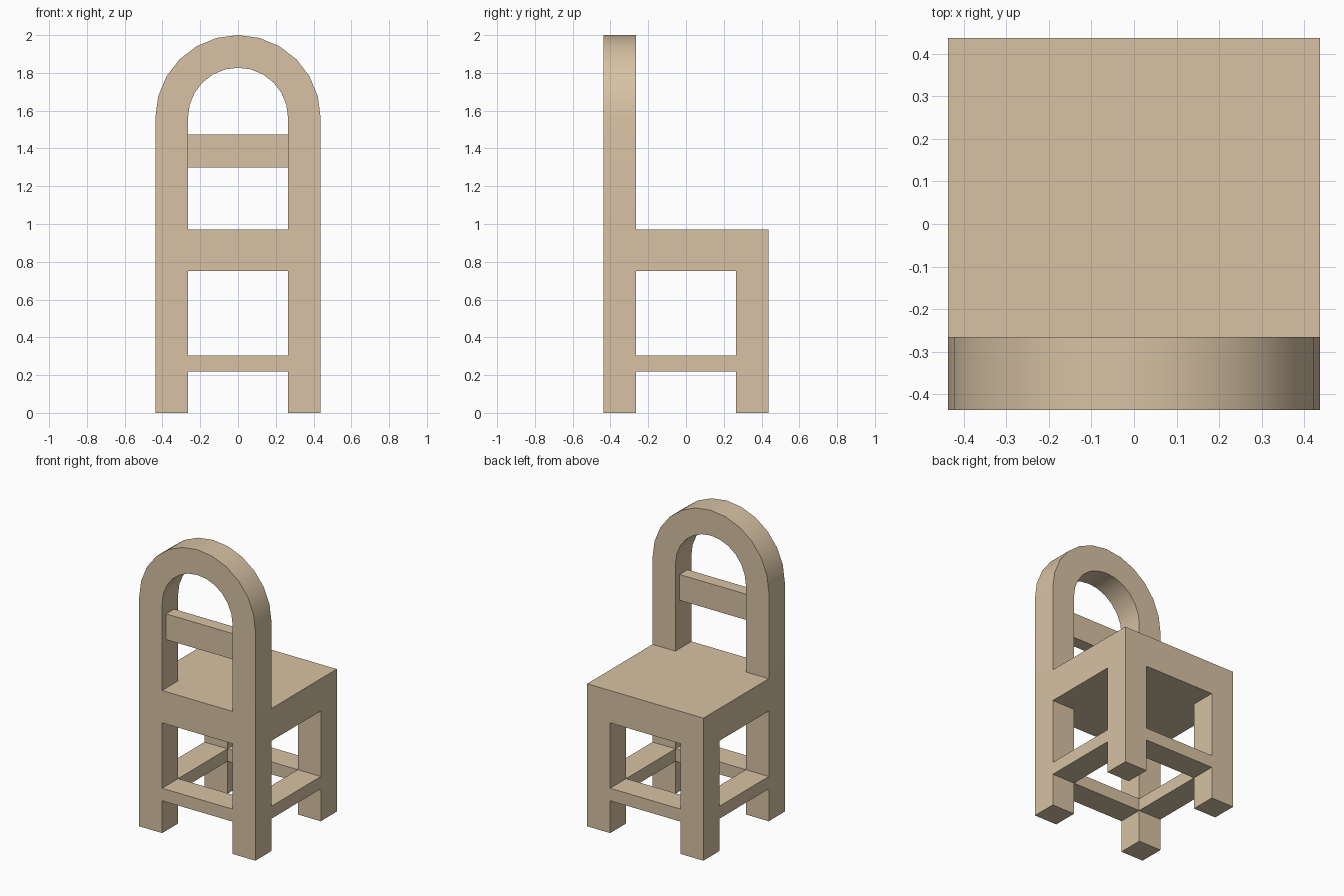
import bpy, bmesh, math

if "Cube" in bpy.data.objects:
    bpy.data.objects.remove(bpy.data.objects["Cube"])

OUT, INN = 0.4375, 0.265          # outer and inner faces of the legs
LEG = OUT - INN
MID = (OUT + INN) / 2
SEAT_Z0, SEAT_Z1 = 0.75, 0.97
ARCH_Z, ARCH_SEGS = 2 - OUT, 12

wood = bpy.data.materials.new("wood")
wood.diffuse_color = (0.68, 0.54, 0.37, 1)
wood.use_nodes = True
wood.node_tree.nodes["Principled BSDF"].inputs["Base Color"].default_value = wood.diffuse_color


def add_object(name, bm):
    bmesh.ops.recalc_face_normals(bm, faces=bm.faces)
    mesh = bpy.data.meshes.new(name)
    bm.to_mesh(mesh)
    bm.free()
    mesh.materials.append(wood)
    obj = bpy.data.objects.new(name, mesh)
    bpy.context.collection.objects.link(obj)
    return obj


def box(name, cx, cy, sx, sy, z0, z1):
    bm = bmesh.new()
    bmesh.ops.create_cube(bm, size=1)
    bmesh.ops.scale(bm, vec=(sx, sy, z1 - z0), verts=bm.verts)
    bmesh.ops.translate(bm, vec=(cx, cy, (z0 + z1) / 2), verts=bm.verts)
    return add_object(name, bm)


# Square legs, flush with the seat edges
for y_name, y in (("front", -MID), ("rear", MID)):
    for x_name, x in (("left", -MID), ("right", MID)):
        box(f"{y_name}_{x_name}_leg", x, y, LEG, LEG, 0, SEAT_Z0)

# Low stretchers between the legs
for s, x_name, y_name in ((-1, "left", "front"), (1, "right", "rear")):
    box(f"{y_name}_stretcher", 0, s * MID, 2 * INN, LEG, 0.22, 0.305)
    box(f"{x_name}_stretcher", s * MID, 0, LEG, 2 * INN, 0.22, 0.305)

# Thick seat
box("seat", 0, 0, 2 * OUT, 2 * OUT, SEAT_Z0, SEAT_Z1)


# Arched backrest: inverted-U outline extruded through the post depth
def arch_side(r):
    angles = [math.pi * i / ARCH_SEGS for i in range(ARCH_SEGS + 1)]
    arc = [(r * math.cos(a), ARCH_Z + r * math.sin(a)) for a in angles]
    return [(r, SEAT_Z1)] + arc + [(-r, SEAT_Z1)]


bm = bmesh.new()
outline = arch_side(OUT) + arch_side(INN)[::-1]
face = bm.faces.new([bm.verts.new((x, -OUT, z)) for x, z in outline])
extruded = bmesh.ops.extrude_face_region(bm, geom=[face], use_keep_orig=True)
moved = [g for g in extruded["geom"] if isinstance(g, bmesh.types.BMVert)]
bmesh.ops.translate(bm, vec=(0, LEG, 0), verts=moved)
back = add_object("arched_back", bm)

bpy.ops.object.select_all(action='DESELECT')
back.select_set(True)
bpy.context.view_layer.objects.active = back
bpy.ops.object.shade_smooth_by_angle(angle=math.radians(30))

# Thin slat centred in the depth of the back posts
box("back_slat", 0, -MID, 2 * INN, LEG / 2, 1.30, 1.475)
